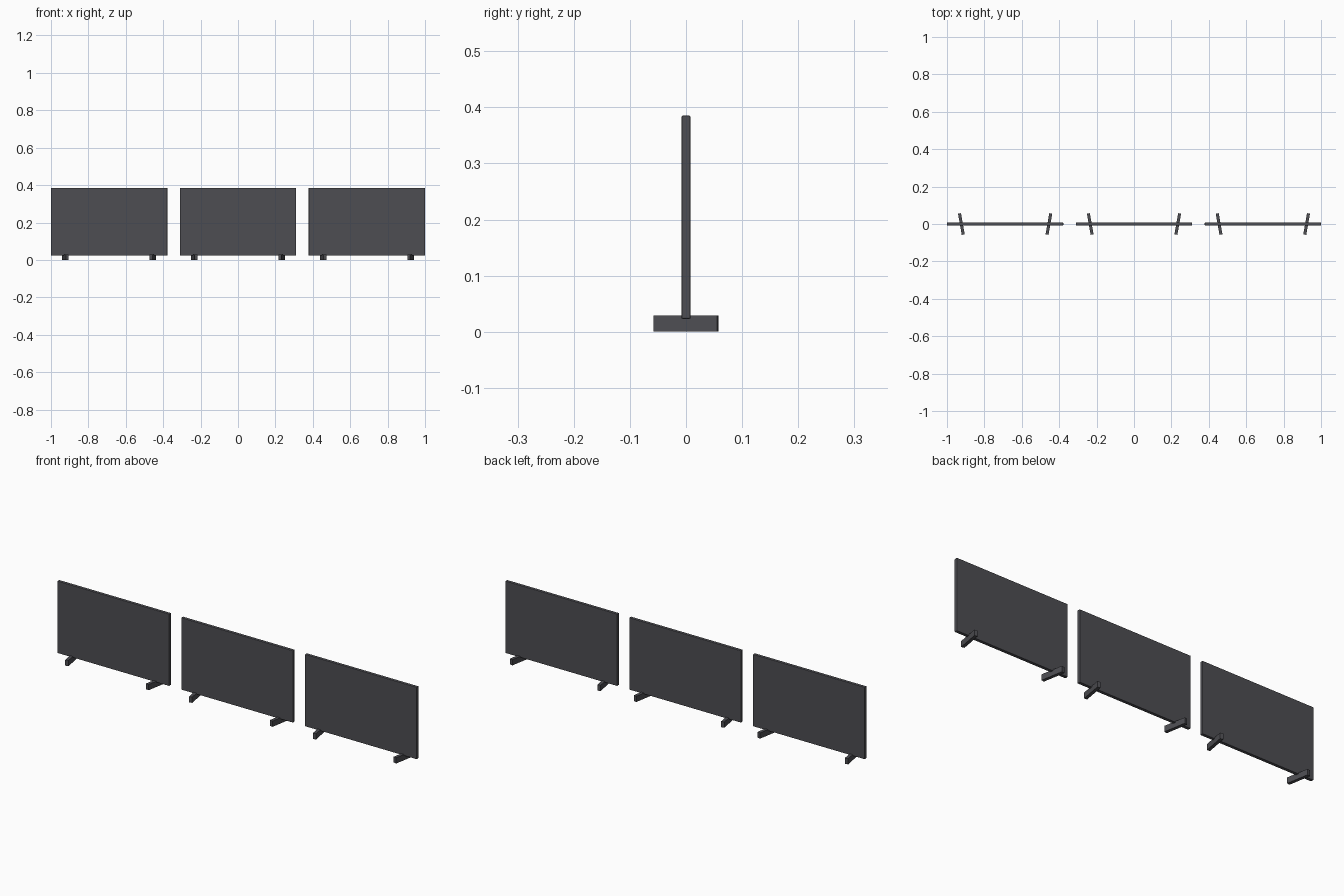
import bpy, math

if "Cube" in bpy.data.objects:
    bpy.data.objects.remove(bpy.data.objects["Cube"])

mat = bpy.data.materials.new("dark_plastic")
mat.diffuse_color = (0.075, 0.075, 0.085, 1)
mat.use_nodes = True
mat.node_tree.nodes["Principled BSDF"].inputs["Base Color"].default_value = mat.diffuse_color


def box(name, size, loc, rot_z=0.0, bevel=0.0):
    bpy.ops.mesh.primitive_cube_add(size=1, location=loc, rotation=(0, 0, rot_z))
    ob = bpy.context.object
    ob.name = name
    ob.scale = size
    bpy.ops.object.transform_apply(location=False, rotation=False, scale=True)
    ob.data.materials.append(mat)
    if bevel:
        mod = ob.modifiers.new("edge_bevel", 'BEVEL')
        mod.width = bevel
        mod.segments = 2
    return ob


# three identical screens in a row
for label, x in (("left", -0.689), ("middle", 0.0), ("right", 0.689)):
    # thin display panel with softened edges
    box(f"{label}_screen_panel", (0.622, 0.016, 0.362), (x, 0, 0.204), bevel=0.002)
    # two splayed feet, rear ends pointing outward
    for side, s in (("left", -1), ("right", 1)):
        box(f"{label}_screen_{side}_foot", (0.016, 0.115, 0.029),
            (x + s * 0.234, 0, 0.0145), rot_z=-s * math.radians(10))
